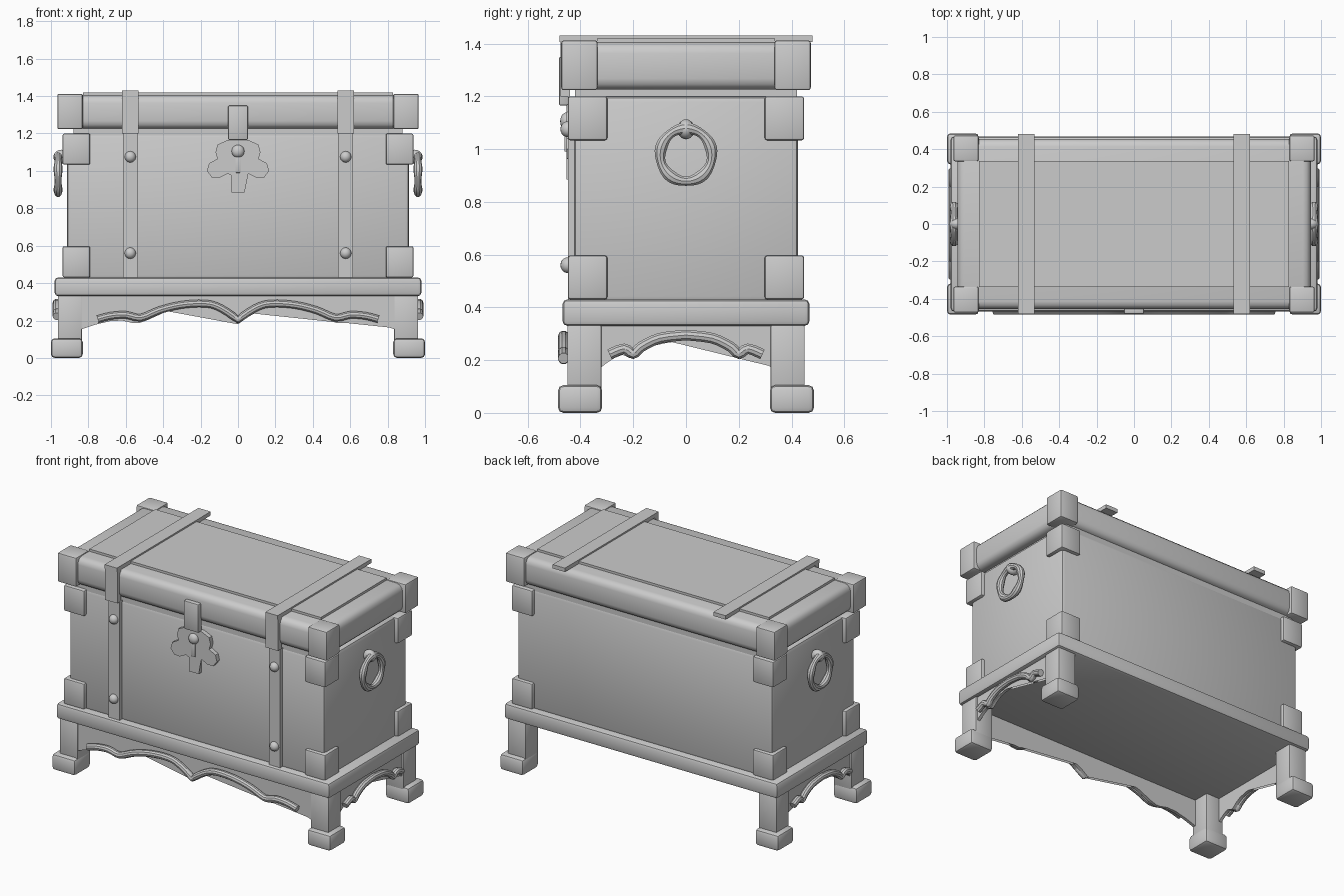
import bpy, bmesh, math
from mathutils import Vector

cube = bpy.data.objects.get("Cube")
if cube:
    bpy.data.objects.remove(cube, do_unlink=True)

GREY = 0.6
mat = bpy.data.materials.new("plain grey")
mat.use_nodes = True
mat.diffuse_color = (GREY, GREY, GREY, 1)
mat.node_tree.nodes["Principled BSDF"].inputs["Base Color"].default_value = (GREY, GREY, GREY, 1)


def finish(name, bm):
    bmesh.ops.recalc_face_normals(bm, faces=bm.faces)
    mesh = bpy.data.meshes.new(name)
    bm.to_mesh(mesh)
    bm.free()
    mesh.materials.append(mat)
    obj = bpy.data.objects.new(name, mesh)
    bpy.context.collection.objects.link(obj)
    bpy.ops.object.select_all(action='DESELECT')
    obj.select_set(True)
    bpy.context.view_layer.objects.active = obj
    bpy.ops.object.shade_smooth_by_angle(angle=math.radians(35))
    return obj


def box(name, x, y, z, bevel=0.0, segments=2):
    """Box from (low, high) ranges with rounded edges."""
    bm = bmesh.new()
    bmesh.ops.create_cube(bm, size=1)
    for v in bm.verts:
        for i, (lo, hi) in enumerate((x, y, z)):
            v.co[i] = (lo + hi) / 2 + v.co[i] * (hi - lo)
    if bevel:
        bmesh.ops.bevel(bm, geom=bm.edges[:], offset=bevel, segments=segments,
                        profile=0.5, affect='EDGES')
    return finish(name, bm)


def ball(name, centre, size):
    bm = bmesh.new()
    bmesh.ops.create_uvsphere(bm, u_segments=16, v_segments=10, radius=1)
    for v in bm.verts:
        v.co = Vector([c + s * p for c, s, p in zip(centre, size, v.co)])
    return finish(name, bm)


def plate(name, outline, depth, place):
    """Extrude a flat outline; place maps (u, height, depth) to a point."""
    bm = bmesh.new()
    rings = [[bm.verts.new(place(u, h, d)) for u, h in outline] for d in (0, depth)]
    n = len(outline)
    for ring in rings:
        bm.faces.new(ring)
    for i in range(n):
        j = (i + 1) % n
        bm.faces.new((rings[0][i], rings[0][j], rings[1][j], rings[1][i]))
    bmesh.ops.triangulate(bm, faces=[f for f in bm.faces if len(f.verts) > 4])
    return finish(name, bm)


def tube(name, points, radius, closed=False):
    """Round moulding swept along a smooth path; radius is a list or one value."""
    curve = bpy.data.curves.new(name, 'CURVE')
    curve.dimensions = '3D'
    curve.bevel_depth = 1.0
    curve.bevel_resolution = 3
    curve.use_fill_caps = True
    spline = curve.splines.new('POLY')
    spline.points.add(len(points) - 1)
    for i, p in enumerate(points):
        spline.points[i].co = (*p, 1)
        spline.points[i].radius = radius[i] if isinstance(radius, list) else radius
    spline.use_cyclic_u = closed
    temp = bpy.data.objects.new(name, curve)
    bpy.context.collection.objects.link(temp)
    mesh = bpy.data.meshes.new_from_object(temp.evaluated_get(bpy.context.evaluated_depsgraph_get()))
    bpy.data.objects.remove(temp)
    bm = bmesh.new()
    bm.from_mesh(mesh)
    bpy.data.meshes.remove(mesh)
    return finish(name, bm)


def span(side, inner, outer):
    return tuple(sorted((side * inner, side * outer)))


def mirrored(half):
    """Add the negative side to a half path that starts on the centre line."""
    return [(-u, h) for u, h in reversed(half)] + half[1:]


def soften(path, steps=3):
    """Catmull-Rom smoothing of a 2D path."""
    out = []
    for i in range(len(path) - 1):
        a, b, c, d = (Vector(path[min(max(i + k, 0), len(path) - 1)]) for k in (-1, 0, 1, 2))
        for s in range(steps):
            t = s / steps
            p = 0.5 * (2 * b + (c - a) * t + (2 * a - 5 * b + 4 * c - d) * t * t
                       + (3 * b - a - 3 * c + d) * t ** 3)
            out.append(tuple(p))
    return out + [path[-1]]


# Main volumes
box("base_slab", (-0.98, 0.98), (-0.468, 0.468), (0.33, 0.43), 0.018)
box("chest_body", (-0.915, 0.915), (-0.425, 0.425), (0.42, 1.2), 0.022)
box("lid_neck", (-0.88, 0.88), (-0.42, 0.42), (1.18, 1.25))
box("lid", (-0.945, 0.945), (-0.455, 0.455), (1.225, 1.405), 0.042, 3)
box("lid_panel", (-0.83, 0.83), (-0.337, 0.337), (1.39, 1.42))

# Corner pieces, legs and feet
for sx, xn in ((-1, "right"), (1, "left")):
    for sy, yn in ((-1, "front"), (1, "back")):
        tag = f"{yn}_{xn}"
        x, y = span(sx, 0.79, 0.938), span(sy, 0.298, 0.448)
        box("lower_corner_" + tag, x, y, (0.43, 0.597), 0.01)
        box("upper_corner_" + tag, x, y, (1.033, 1.2), 0.01)
        box("lid_corner_" + tag, span(sx, 0.83, 0.966), span(sy, 0.335, 0.473), (1.223, 1.412), 0.01)
        box("leg_" + tag, span(sx, 0.835, 0.963), span(sy, 0.32, 0.45), (0.08, 0.34), 0.006)
        box("foot_" + tag, span(sx, 0.83, 1.0), span(sy, 0.318, 0.485), (0, 0.105), 0.02)

# Straps with studs
for sx, xn in ((-1, "right"), (1, "left")):
    x = span(sx, 0.532, 0.62)
    box("lid_strap_top_" + xn, x, (-0.48, 0.48), (1.405, 1.43))
    box("lid_strap_front_" + xn, x, (-0.476, -0.44), (1.2, 1.415))
    box("body_strap_" + xn, span(sx, 0.535, 0.615), (-0.447, -0.42), (0.43, 1.2))
    for z, zn in ((0.56, "lower"), (1.075, "upper")):
        ball(f"{zn}_stud_{xn}", (sx * 0.576, -0.448, z), (0.03, 0.028, 0.03))

# Lock
half = [(0, 1.165), (0.055, 1.165), (0.11, 1.14), (0.12, 1.1), (0.11, 1.065), (0.155, 1.04),
        (0.166, 1.0), (0.14, 0.965), (0.1, 0.963), (0.055, 0.985), (0.035, 0.975), (0.035, 0.885)]
plate("lock_plate", mirrored(half), 0.03, lambda u, h, d: (u, -0.453 + d, h))
box("hasp", (-0.053, 0.053), (-0.482, -0.445), (1.165, 1.35), 0.008)
ball("keyhole_boss", (0, -0.453, 1.105), (0.034, 0.024, 0.034))
box("keyhole_slot", (-0.014, 0.014), (-0.461, -0.44), (0.99, 1.09), 0.003)

# Ring handles
for sx, xn in ((-1, "right"), (1, "left")):
    steps = 48
    ring, radii = [], []
    for i in range(steps):
        a = 2 * math.pi * i / steps
        ring.append((sx * 0.962, 0.098 * math.sin(a), 0.978 + 0.1 * math.cos(a)))
        radii.append(0.021 + 0.003 * math.cos(5 * a))
    tube("ring_handle_" + xn, ring, radii, True)
    ball("ring_mount_" + xn, (sx * 0.945, 0, 1.075), (0.042, 0.032, 0.038))

# Shaped aprons with mouldings on the front and both ends
front_edge = [(0, 0.18), (0.08, 0.235), (0.17, 0.27), (0.3, 0.265), (0.4, 0.24),
              (0.53, 0.186), (0.62, 0.2), (0.72, 0.19), (0.84, 0.152)]
front_mould = [(0, 0.205), (0.09, 0.265), (0.17, 0.29), (0.3, 0.284), (0.42, 0.255),
               (0.52, 0.215), (0.6, 0.23), (0.68, 0.225), (0.75, 0.207)]
end_edge = [(0, 0.272), (0.1, 0.262), (0.16, 0.235), (0.2, 0.205), (0.24, 0.22), (0.285, 0.2), (0.325, 0.17)]
end_mould = [(0, 0.295), (0.1, 0.283), (0.17, 0.25), (0.2, 0.224), (0.235, 0.243), (0.29, 0.222)]


def apron(name, edge, mould, place):
    low = mirrored(soften(edge))
    end = low[-1][0]
    plate(name + "_apron", low + [(end, 0.335), (-end, 0.335)], 0.02, place)
    tube(name + "_moulding", [place(u, h, -0.018) for u, h in mirrored(soften(mould))], 0.021)


apron("front", front_edge, front_mould, lambda u, h, d: (u, -0.446 + d, h))
for sx, xn in ((-1, "right"), (1, "left")):
    apron(xn, end_edge, end_mould, lambda u, h, d: (sx * (0.952 - d), u, h))
